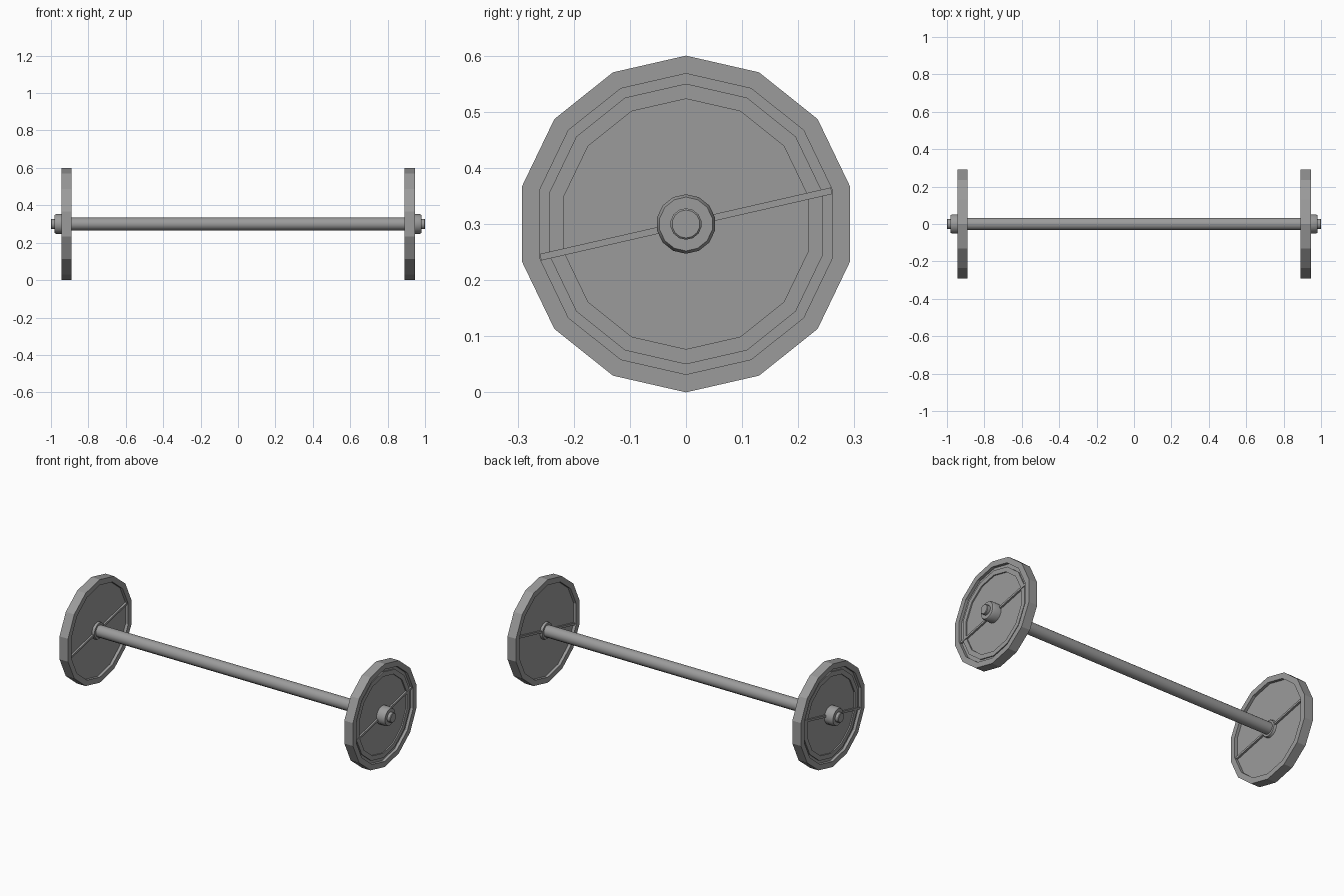
import bpy
import math
from mathutils import Matrix

cube = bpy.data.objects.get("Cube")
if cube:
    bpy.data.objects.remove(cube)

SIDES = 14
CENTRE_Z = 0.3
TILT = math.pi / SIDES

steel = bpy.data.materials.new("grey_steel")
steel.use_nodes = True
steel.diffuse_color = (0.33, 0.33, 0.33, 1)
steel.node_tree.nodes["Principled BSDF"].inputs["Base Color"].default_value = (0.33, 0.33, 0.33, 1)


def lathe(name, profile, side, sides=SIDES, smooth=False):
    """Spin (x, radius) points round the x axis; zero radius closes an end."""
    verts, faces, rows = [], [], []
    for x, r in profile:
        start = len(verts)
        if r == 0:
            verts.append((x * side, 0, CENTRE_Z))
            rows.append([start] * sides)
            continue
        for i in range(sides):
            a = math.tau * i / sides
            verts.append((x * side, r * math.sin(a), CENTRE_Z + r * math.cos(a)))
        rows.append(list(range(start, start + sides)))
    for low, high in zip(rows, rows[1:]):
        for i in range(sides):
            j = (i + 1) % sides
            loop = list(dict.fromkeys((low[i], low[j], high[j], high[i])))
            faces.append(loop if side < 0 else loop[::-1])
    mesh = bpy.data.meshes.new(name)
    mesh.from_pydata(verts, [], faces)
    mesh.materials.append(steel)
    obj = bpy.data.objects.new(name, mesh)
    bpy.context.collection.objects.link(obj)
    if smooth:
        bpy.ops.object.select_all(action="DESELECT")
        obj.select_set(True)
        bpy.context.view_layer.objects.active = obj
        bpy.ops.object.shade_smooth_by_angle(angle=math.radians(40))
    return obj


def spoke_bar(name, side):
    """Thin rib across the wheel, running corner to corner of the rim."""
    bpy.ops.mesh.primitive_cube_add(size=1)
    bar = bpy.context.object
    bar.name = name
    bar.data.transform(Matrix.Diagonal((0.042, 0.532, 0.012, 1)))
    bar.location = (0.917 * side, 0, CENTRE_Z)
    bar.rotation_euler.x = TILT
    bar.data.materials.append(steel)


# Long axle rod
lathe("axle", [(-0.92, 0), (-0.92, 0.034), (0.92, 0.034), (0.92, 0)], 1, smooth=True)

for side, label in ((1, "left"), (-1, "right")):
    # Wheel: dished on the inside, groove and raised ring on the outside
    lathe(label + "_wheel",
          [(0.907, 0), (0.907, 0.268), (0.89, 0.268), (0.89, 0.3),
           (0.945, 0.3), (0.945, 0.268), (0.928, 0.268), (0.928, 0.25),
           (0.935, 0.25), (0.935, 0.223), (0.928, 0.223), (0.928, 0)], side)
    spoke_bar(label + "_wheel_bar", side)
    # Collar against the inner face
    lathe(label + "_inner_collar",
          [(0.893, 0), (0.893, 0.046), (0.91, 0.05), (0.91, 0)], side, smooth=True)
    # Bevelled hub cap and the axle end poking through it
    lathe(label + "_hub",
          [(0.92, 0), (0.92, 0.053), (0.97, 0.053), (0.98, 0.048), (0.98, 0)], side, smooth=True)
    lathe(label + "_axle_end",
          [(0.97, 0), (0.97, 0.028), (0.997, 0.028), (1.0, 0.025), (1.0, 0)], side, smooth=True)
